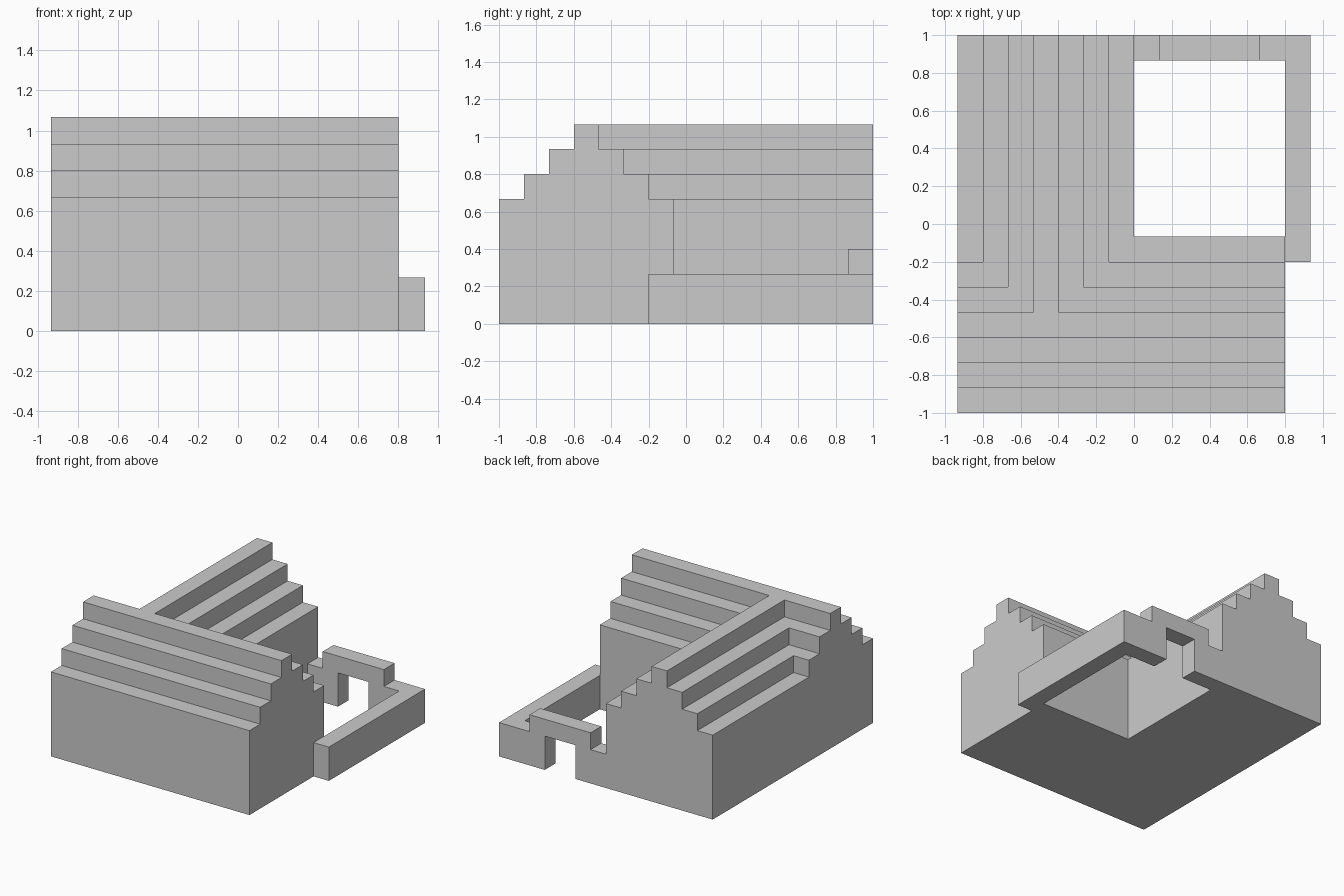
import bpy, bmesh, math
from mathutils import Matrix, Vector

if "Cube" in bpy.data.objects:
    bpy.data.objects.remove(bpy.data.objects["Cube"])

U = 2 / 15  # the whole model sits on a grid of 14 x 15 x 8 units


def prism(name, profile, axis, start, end):
    """Extrude an upright (horizontal, z) profile along x or y, in grid units."""
    bm = bmesh.new()
    place = (lambda h, z: (start, h, z)) if axis == 'x' else (lambda h, z: (h, start, z))
    face = bm.faces.new([bm.verts.new(place(h, z)) for h, z in profile])
    ext = bmesh.ops.extrude_face_region(bm, geom=[face])
    length = end - start
    move = Vector((length, 0, 0) if axis == 'x' else (0, length, 0))
    bmesh.ops.translate(bm, vec=move,
                        verts=[g for g in ext['geom'] if isinstance(g, bmesh.types.BMVert)])
    bmesh.ops.recalc_face_normals(bm, faces=bm.faces)
    mesh = bpy.data.meshes.new(name)
    bm.to_mesh(mesh)
    bm.free()
    obj = bpy.data.objects.new(name, mesh)
    bpy.context.collection.objects.link(obj)
    return obj


def merge(base, other):
    """Union two solids, clean flat faces and scale from grid units."""
    mod = base.modifiers.new("union", 'BOOLEAN')
    mod.operation = 'UNION'
    mod.solver = 'EXACT'
    mod.object = other
    bpy.context.view_layer.objects.active = base
    bpy.ops.object.modifier_apply(modifier=mod.name)
    bpy.data.objects.remove(other)
    bm = bmesh.new()
    bm.from_mesh(base.data)
    bmesh.ops.dissolve_limit(bm, angle_limit=math.radians(1),
                             verts=bm.verts, edges=bm.edges)
    bm.transform(Matrix.Scale(U, 4) @ Matrix.Translation((-7, -7.5, 0)))
    bm.to_mesh(base.data)
    bm.free()


# Stepped gable: walls 7 wide and 5 high, three roof steps on each side
left = [(0, 0), (0, 5)]
for i in range(1, 4):
    left += [(i, 4 + i), (i, 5 + i)]
gable = left + [(7 - h, z) for h, z in reversed(left)]

# House: front wing and left wing meeting in an L
house = prism("house", gable, 'x', 0, 13)
left_wing = prism("left_wing", gable, 'y', 3.5, 15)
merge(house, left_wing)

# Courtyard wall: back run with raised gateway, plus the right-hand run
gateway = [(7, 0), (9, 0), (9, 2), (11, 2), (11, 0), (14, 0),
           (14, 2), (12, 2), (12, 3), (8, 3), (8, 2), (7, 2)]
wall = prism("courtyard_wall", gateway, 'y', 14, 15)
side_wall = prism("side_wall", [(6, 0), (15, 0), (15, 2), (6, 2)], 'x', 13, 14)
merge(wall, side_wall)
